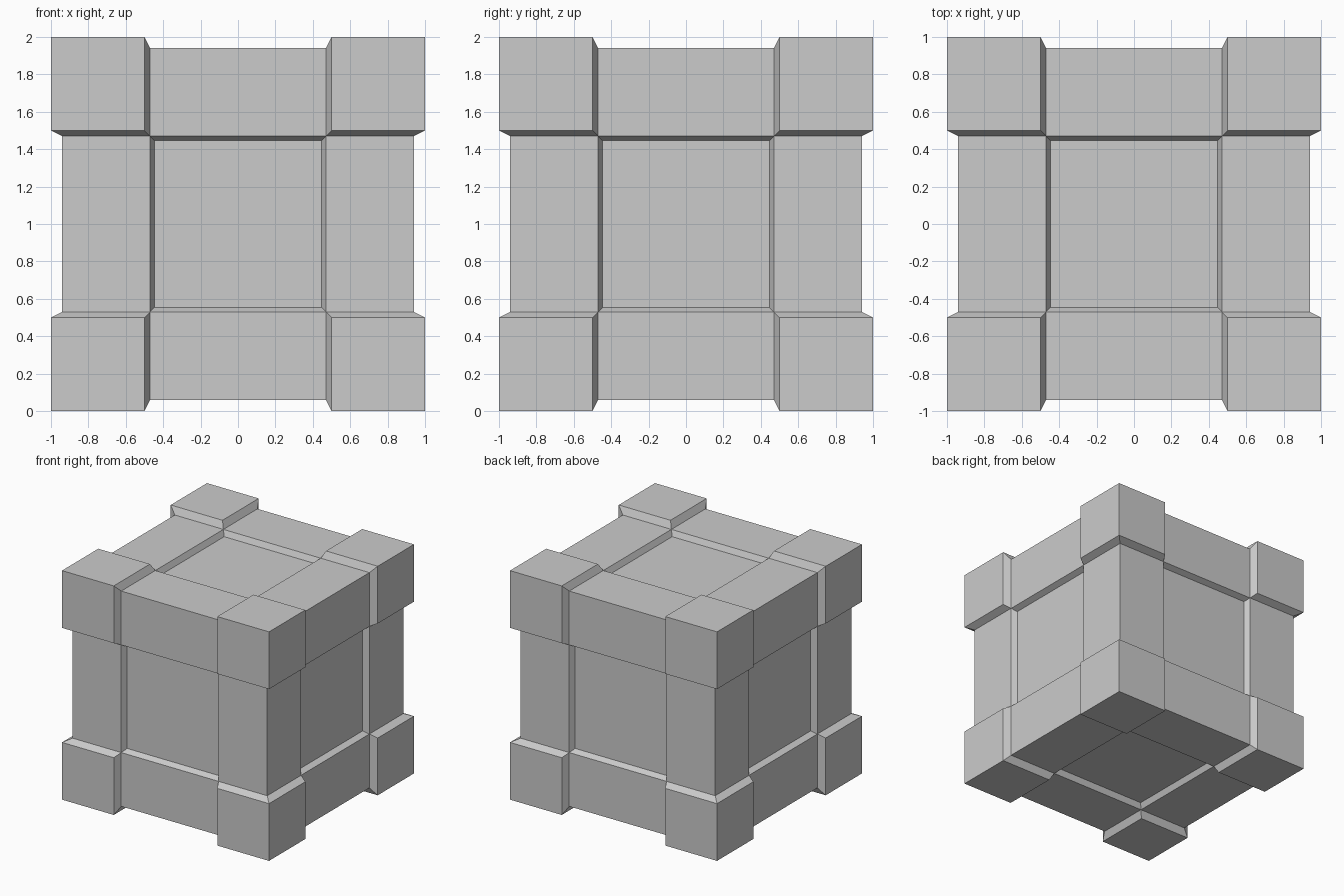
import bpy, bmesh
from mathutils import Vector

if "Cube" in bpy.data.objects:
    bpy.data.objects.remove(bpy.data.objects["Cube"])

PANEL, BEAM, CORNER = 0.892, 0.94, 1.0   # half-size of each layer
bm = bmesh.new()
bmesh.ops.create_cube(bm, size=2)

# split every side into a 3 x 3 layout
for axis in range(3):
    for side in (-0.5, 0.5):
        p = Vector((0, 0, 0))
        n = Vector((0, 0, 0))
        p[axis], n[axis] = side, 1
        bmesh.ops.bisect_plane(bm, geom=bm.verts[:] + bm.edges[:] + bm.faces[:],
                               plane_co=p, plane_no=n)
bmesh.ops.scale(bm, vec=(PANEL,) * 3, verts=bm.verts[:])


def outer_axes(face):
    """1 = panel, 2 = beam, 3 = corner block."""
    c = face.calc_center_median()
    m = max(abs(v) for v in c)
    return sum(abs(v) > m * 0.55 for v in c)


def raise_faces(faces, factor):
    """Extrude faces outward by scaling about the centre; return new caps."""
    res = bmesh.ops.extrude_face_region(bm, geom=faces)["geom"]
    old = [f for f in faces if f.is_valid]
    if old:
        bmesh.ops.delete(bm, geom=old, context='FACES')
    verts = [g for g in res if isinstance(g, bmesh.types.BMVert) and g.is_valid]
    caps = [g for g in res if isinstance(g, bmesh.types.BMFace) and g.is_valid]
    bmesh.ops.scale(bm, vec=(factor,) * 3, verts=verts)
    return caps


# raised beam frame, then raised corner blocks
frame = raise_faces([f for f in bm.faces if outer_axes(f) >= 2], BEAM / PANEL)
raise_faces([f for f in frame if outer_axes(f) == 3], CORNER / BEAM)

bmesh.ops.recalc_face_normals(bm, faces=bm.faces[:])
bmesh.ops.translate(bm, vec=(0, 0, 1), verts=bm.verts[:])
mesh = bpy.data.meshes.new("crate")
bm.to_mesh(mesh)
bm.free()
bpy.context.collection.objects.link(bpy.data.objects.new("crate", mesh))
